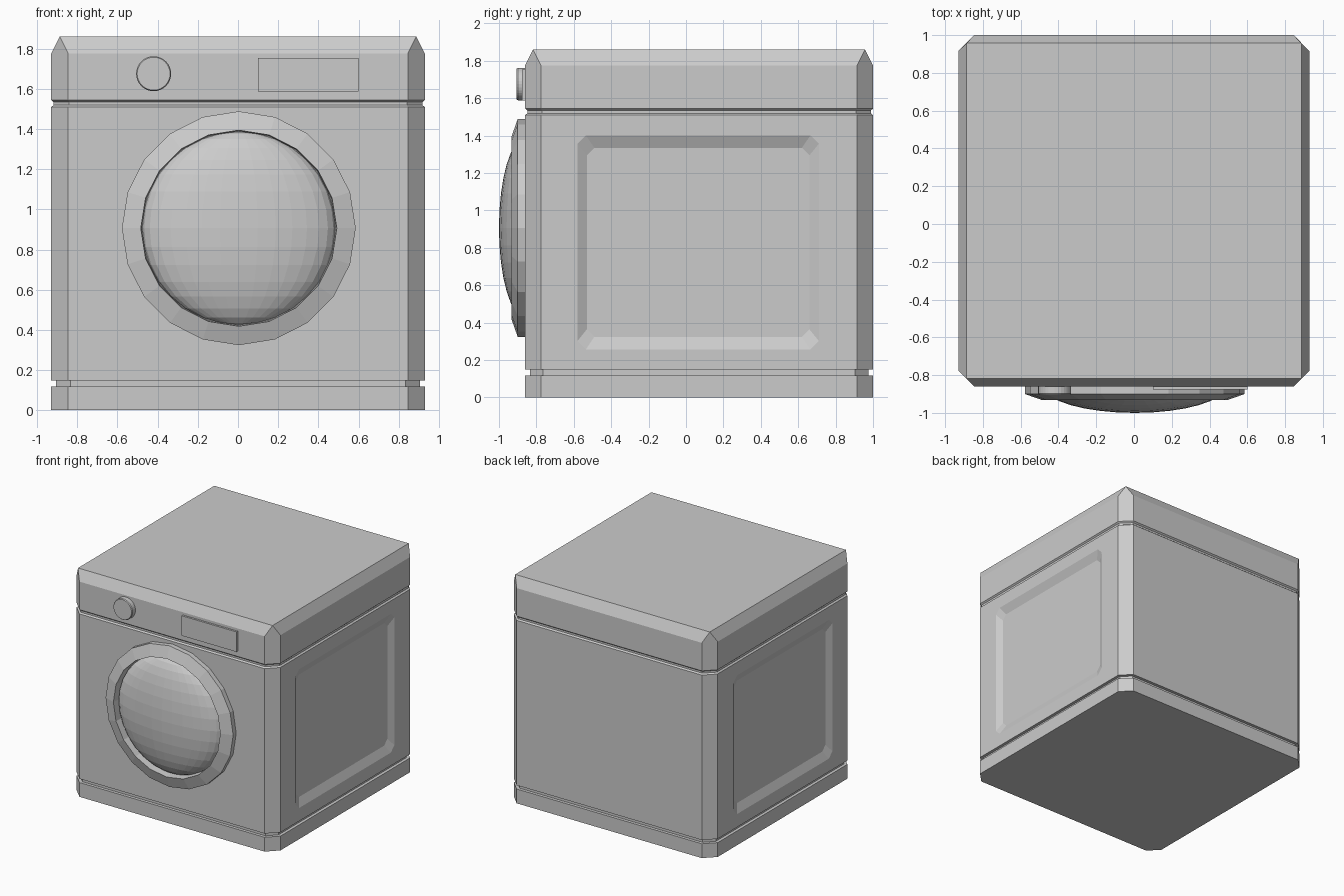
import bpy, bmesh, math
from mathutils import Matrix

if "Cube" in bpy.data.objects:
    bpy.data.objects.remove(bpy.data.objects["Cube"])

YC = 0.07      # cabinet centre in y
FRONT = -0.86  # front face plane


def make_object(name, bm):
    bmesh.ops.remove_doubles(bm, verts=bm.verts, dist=1e-4)
    bmesh.ops.recalc_face_normals(bm, faces=bm.faces)
    mesh = bpy.data.meshes.new(name)
    bm.to_mesh(mesh)
    bm.free()
    obj = bpy.data.objects.new(name, mesh)
    bpy.context.collection.objects.link(obj)
    return obj


def bridge(bm, rings, closed=False):
    n = len(rings[0])
    pairs = list(zip(rings, rings[1:] + rings[:1])) if closed else list(zip(rings, rings[1:]))
    for a, b in pairs:
        for i in range(n):
            j = (i + 1) % n
            quad = [a[i], a[j], b[j], b[i]]
            if (a[i].co - a[j].co).length < 1e-5:
                quad.remove(a[j])
            elif (b[i].co - b[j].co).length < 1e-5:
                quad.remove(b[j])
            bm.faces.new(quad)
    if not closed:
        bm.faces.new(rings[0])
        bm.faces.new(rings[-1])


def octagon(hx, hy, c):
    return [(hx, -hy + c), (hx, hy - c), (hx - c, hy), (-hx + c, hy),
            (-hx, hy - c), (-hx, -hy + c), (-hx + c, -hy), (hx - c, -hy)]


def loft(name, levels, place):
    """Stack chamfered rectangles (height, half width, half depth, chamfer)."""
    bm = bmesh.new()
    rings = [[bm.verts.new(place(u, v, h)) for u, v in octagon(hx, hy, c)]
             for h, hx, hy, c in levels]
    bridge(bm, rings)
    return make_object(name, bm)


def lathe(name, profile, sides, x, z, closed=False):
    """Turn (radius, y) points about an axis along y."""
    bm = bmesh.new()
    rings = []
    for r, y in profile:
        angles = [2 * math.pi * i / sides for i in range(sides)]
        rings.append([bm.verts.new((x + r * math.cos(a), y, z + r * math.sin(a))) for a in angles])
    bridge(bm, rings, closed)
    return make_object(name, bm)


# Cabinet: plinth, base groove, main shell, control groove, bevelled top
outline = [(0, 0), (0.118, 0), (0.118, 0.025), (0.149, 0.025), (0.149, 0),
           (1.509, 0), (1.519, 0.012), (1.534, 0.012), (1.544, 0), (1.775, 0)]
levels = [(z, 0.93 - d, 0.93 - d, 0.085 - 0.586 * d) for z, d in outline]
# corner chamfers run out to a point at the rectangular top
bm = bmesh.new()
rings = [[bm.verts.new((u, v + YC, h)) for u, v in octagon(hx, hy, c)]
         for h, hx, hy, c in levels]
bridge(bm, rings)
old_top = [f for f in bm.faces if all(v in rings[-1] for v in f.verts)]
bmesh.ops.delete(bm, geom=old_top, context='FACES_ONLY')
t = 0.8875
top = [bm.verts.new((sx * t, sy * t + YC, 1.86)) for sx, sy in ((1, 1), (-1, 1), (-1, -1), (1, -1))]
low = rings[-1]
for k in range(4):
    a, b = low[2 * k], low[2 * k + 1]
    bm.faces.new((a, b, top[k], top[k - 1]))
    bm.faces.new((b, low[(2 * k + 2) % 8], top[k]))
bm.faces.new(top)
cabinet = make_object("cabinet", bm)

# Recessed panels pressed into both sides
for side, label in ((1, "right"), (-1, "left")):
    cutter = loft(label + "_panel_cutter",
                  [(0.90, 0.595, 0.505, 0.04), (0.93, 0.645, 0.572, 0.045), (1.0, 0.645, 0.572, 0.045)],
                  lambda u, v, h, s=side: (s * h, u + 0.065, v + 0.829))
    cut = cabinet.modifiers.new(label + "_panel", 'BOOLEAN')
    cut.operation = 'DIFFERENCE'
    cut.solver = 'EXACT'
    cut.object = cutter
    cutter.hide_render = True
    bpy.context.view_layer.objects.active = cabinet
    bpy.ops.object.modifier_apply(modifier=cut.name)
    bpy.data.objects.remove(cutter)

# Door ring
lathe("door_ring", [(0.582, FRONT + 0.01), (0.582, -0.90), (0.488, -0.933), (0.482, FRONT + 0.01)],
      20, 0.004, 0.906, closed=True)

# Bulging door glass
bm = bmesh.new()
bmesh.ops.create_uvsphere(bm, u_segments=32, v_segments=16, radius=1.0)
bmesh.ops.transform(bm, verts=bm.verts, matrix=Matrix.Translation((0.004, FRONT, 0.906))
                    @ Matrix.Diagonal((0.48, 0.14, 0.48, 1)))
make_object("door_glass", bm)

# Program knob
lathe("knob", [(0.087, FRONT + 0.01), (0.087, -0.898), (0.082, -0.905)], 32, -0.42, 1.675)

# Display panel
bm = bmesh.new()
bmesh.ops.create_cube(bm, size=1.0)
bmesh.ops.transform(bm, verts=bm.verts, matrix=Matrix.Translation((0.35, -0.863, 1.67))
                    @ Matrix.Diagonal((0.5, 0.026, 0.165, 1)))
make_object("display", bm)
